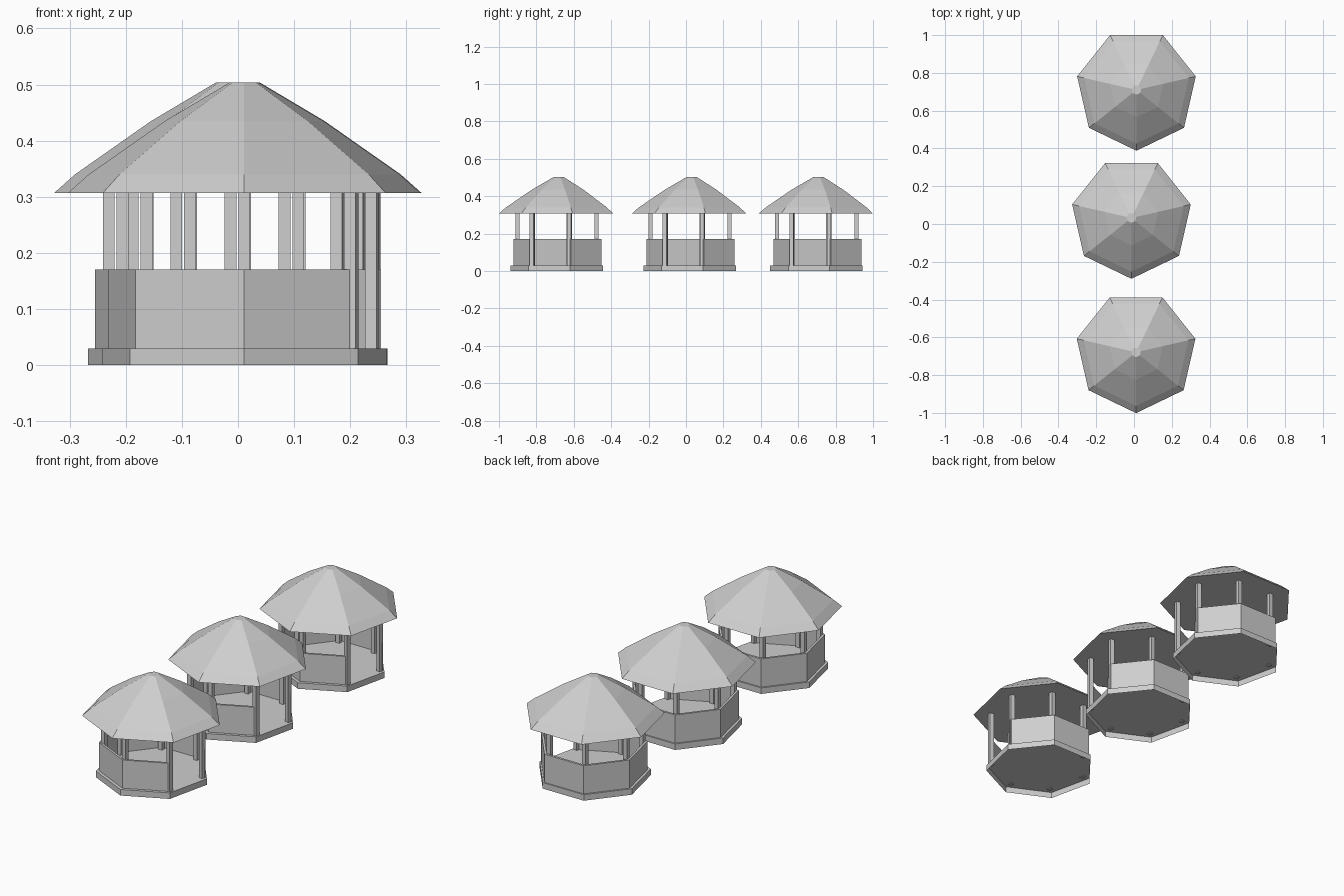
import bpy
import bmesh
from math import sin, cos, pi

SIDES = 7
STEP = 2 * pi / SIDES
POST_RING = 0.2225
WALL_OUT, WALL_IN, WALL_SHIFT = 0.248, 0.236, 0.005
WALL_BASE, WALL_TOP, EAVE = 0.03, 0.17, 0.307
POST_FOOT = 0.026  # posts poke just through the floor
OPENING = (1, 2)  # corners on either side of the doorway
DOOR_POSTS = {1: (1.03, 0.239), 2: (2.02, 0.235)}  # corner position and ring

if "Cube" in bpy.data.objects:
    bpy.data.objects.remove(bpy.data.objects["Cube"])

grey = bpy.data.materials.new("plain_grey")
grey.use_nodes = True
grey.diffuse_color = (0.62, 0.62, 0.62, 1)
grey.node_tree.nodes["Principled BSDF"].inputs["Base Color"].default_value = grey.diffuse_color


def corner(k, radius):
    """Point on the seven-sided plan; corner 0 faces the front."""
    a = -pi / 2 + k * STEP
    return radius * cos(a), radius * sin(a)


def finish(bm, name, centre):
    mesh = bpy.data.meshes.new(name)
    bm.to_mesh(mesh)
    bm.free()
    mesh.materials.append(grey)
    obj = bpy.data.objects.new(name, mesh)
    obj.location = (centre[0], centre[1], 0)
    bpy.context.collection.objects.link(obj)


def stack(name, centre, profile, closed_below):
    """Seven-sided solid or open-bottomed shell from (radius, height) rings."""
    bm = bmesh.new()
    rings = [[bm.verts.new((*corner(k, r), z)) for k in range(SIDES)]
             for r, z in profile]
    for low, high in zip(rings, rings[1:]):
        for k in range(SIDES):
            n = (k + 1) % SIDES
            bm.faces.new((low[k], low[n], high[n], high[k]))
    bm.faces.new(rings[-1])
    if closed_below:
        bm.faces.new(rings[0][::-1])
    finish(bm, name, centre)


def wall(name, centre):
    """Low mitred wall around every side but the doorway."""
    bm = bmesh.new()
    outline = ((WALL_OUT, WALL_BASE), (WALL_OUT, WALL_TOP),
               (WALL_IN, WALL_TOP), (WALL_IN, WALL_BASE))
    # The last panel stops just short of its corner, at the door post
    stops = list(range(OPENING[1], OPENING[0] + SIDES)) + [OPENING[0] + SIDES - 0.015]
    sections = [[bm.verts.new((*corner(k, r), z)) for r, z in outline] for k in stops]
    for a, b in zip(sections, sections[1:]):
        for i in range(4):
            j = (i + 1) % 4
            bm.faces.new((a[i], a[j], b[j], b[i]))
    bm.faces.new(sections[0])
    bm.faces.new(sections[-1])
    bmesh.ops.recalc_face_normals(bm, faces=bm.faces)
    finish(bm, name, (centre[0], centre[1] + WALL_SHIFT))


def post(name, centre, k, ring, turn):
    """Square post from the floor to the eaves."""
    x, y = corner(k, ring)
    bpy.ops.mesh.primitive_cube_add(
        size=1, rotation=(0, 0, turn),
        location=(centre[0] + x, centre[1] + y, (EAVE + POST_FOOT) / 2))
    obj = bpy.context.object
    obj.scale = (0.021, 0.021, EAVE - POST_FOOT)
    obj.name = name
    obj.data.materials.append(grey)


def pavilion(label, centre):
    # Floor slab, hollow underneath
    stack(label + "_floor", centre, [(0.26, 0), (0.26, WALL_BASE)], False)
    wall(label + "_wall", centre)
    for k in range(SIDES):
        if k in OPENING:
            # Door posts stand further out, square to the doorway
            post(f"{label}_door_post_{k}", centre, *DOOR_POSTS[k], -STEP / 4)
        else:
            post(f"{label}_post_{k}", centre, k, POST_RING, 0)
    # Gently bowed roof with a flat cap and a flat ceiling
    stack(label + "_roof", centre,
          [(0.322, EAVE), (0.284, 0.34), (0.145, 0.435), (0.026, 0.504)], True)


pavilion("front", (0.011, -0.679))
pavilion("middle", (-0.0135, 0.032))
pavilion("back", (0.013, 0.71))
